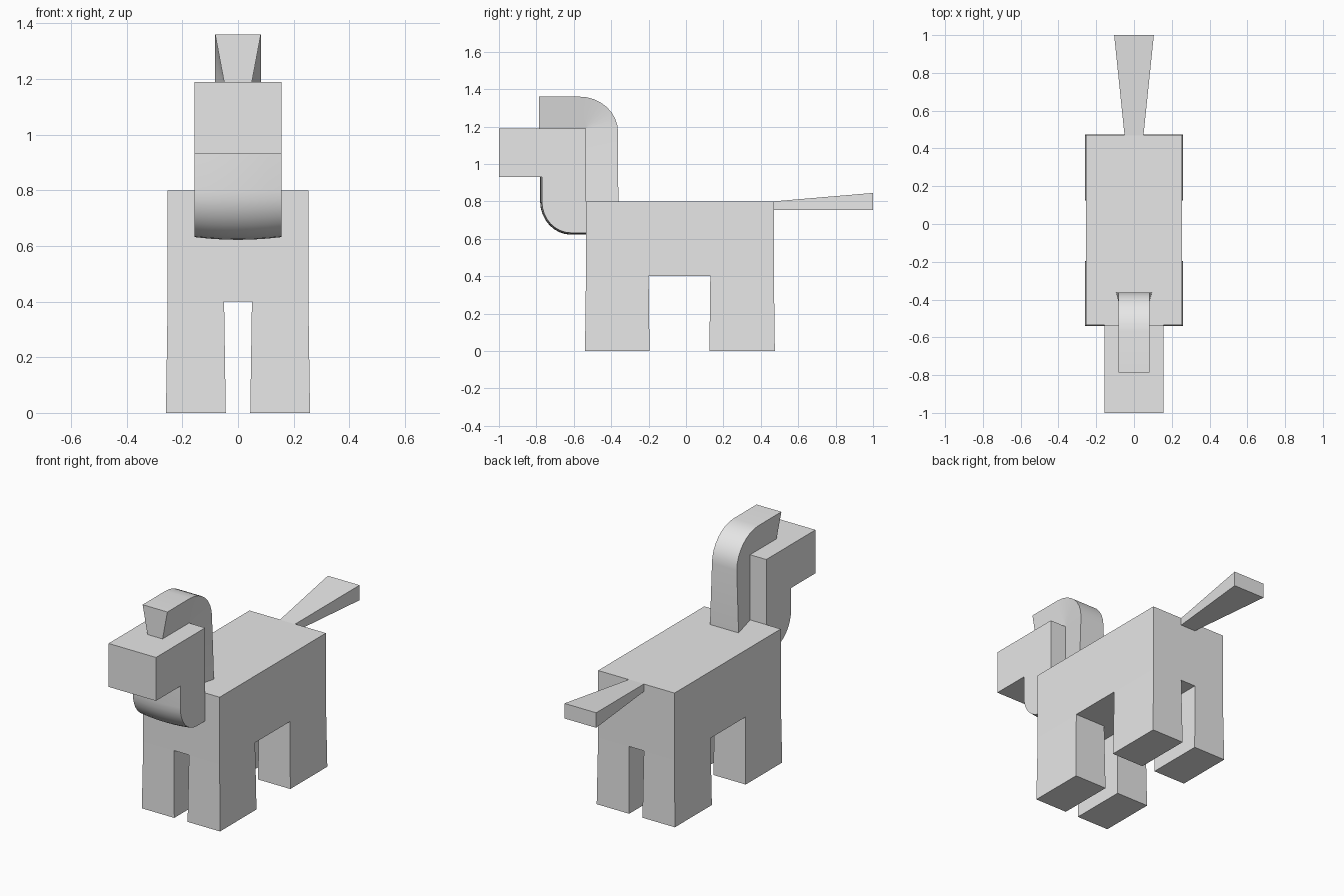
import bpy, bmesh, math

cube = bpy.data.objects.get("Cube")
if cube:
    bpy.data.objects.remove(cube, do_unlink=True)

# Single flat colour
grey = bpy.data.materials.new("light grey")
grey.diffuse_color = (0.8, 0.8, 0.8, 1)
grey.use_nodes = True
for node in grey.node_tree.nodes:
    if node.type == 'BSDF_PRINCIPLED':
        node.inputs["Base Color"].default_value = (0.8, 0.8, 0.8, 1)


def finish(name, bm, smooth=False):
    bmesh.ops.recalc_face_normals(bm, faces=bm.faces[:])
    mesh = bpy.data.meshes.new(name)
    bm.to_mesh(mesh)
    bm.free()
    mesh.materials.append(grey)
    obj = bpy.data.objects.new(name, mesh)
    bpy.context.collection.objects.link(obj)
    if smooth:
        bpy.ops.object.select_all(action='DESELECT')
        obj.select_set(True)
        bpy.context.view_layer.objects.active = obj
        bpy.ops.object.shade_smooth_by_angle(angle=math.radians(35))
    return obj


def loft(name, rings, smooth=False):
    """Skin a row of equal closed rings and cap both ends."""
    bm = bmesh.new()
    rows = [[bm.verts.new(p) for p in ring] for ring in rings]
    n = len(rows[0])
    for a, b in zip(rows, rows[1:]):
        for i in range(n):
            j = (i + 1) % n
            bm.faces.new((a[i], a[j], b[j], b[i]))
    bm.faces.new(rows[0])
    bm.faces.new(rows[-1])
    return finish(name, bm, smooth)


def arc(cy, cz, ry, rz, start, end, steps):
    """Elliptical arc in the side plane, as (y, z) pairs."""
    out = []
    for i in range(steps + 1):
        t = math.radians(start + (end - start) * i / steps)
        out.append((cy + ry * math.cos(t), cz + rz * math.sin(t)))
    return out


# Body and legs: a 3 x 3 underside, walls pulled up, corner cells pulled down
xs = (-0.253, -0.05, 0.05, 0.253)
ys = (-0.535, -0.20, 0.13, 0.47)
bm = bmesh.new()
grid = [[bm.verts.new((x, y, 0.4)) for y in ys] for x in xs]
cells = {(i, j): bm.faces.new((grid[i][j], grid[i + 1][j], grid[i + 1][j + 1], grid[i][j + 1]))
         for i in range(3) for j in range(3)}
rim = [e for e in bm.edges if e.is_boundary]
walls = bmesh.ops.extrude_edge_only(bm, edges=rim)["geom"]
for v in [g for g in walls if isinstance(g, bmesh.types.BMVert)]:
    v.co.z = 0.8
bmesh.ops.edgeloop_fill(bm, edges=[g for g in walls if isinstance(g, bmesh.types.BMEdge)])
corners = [cells[i, j] for i in (0, 2) for j in (0, 2)]
for foot in bmesh.ops.extrude_discrete_faces(bm, faces=corners)["faces"]:
    centre = foot.calc_center_median()
    for v in foot.verts:
        v.co.z = 0
        v.co.x += math.copysign(0.006, v.co.x - centre.x)
        v.co.y += math.copysign(0.005, v.co.y - centre.y)
finish("body_and_legs", bm)

# Neck: side profile with a rounded breast that bulges slightly in the middle
rings = []
for k in range(-3, 4):
    x = 0.157 * k / 3
    bulge = 0.01 * (1 - (k / 3) ** 2)
    curve = arc(-0.615, 0.80, 0.155 + bulge, 0.168 + bulge, 180, 270, 8)
    profile = [(-0.535, 0.95), (-0.77 - bulge, 0.95)] + curve + [(-0.535, 0.632 - bulge)]
    rings.append([(x, y, z) for y, z in profile])
loft("neck", rings, True)

# Head: block with the back of the neck flush below it
loft("head", [[(x, -1.0, 0.93), (x, -0.535, 0.93), (x, -0.535, 1.19), (x, -1.0, 1.19)]
              for x in (-0.157, 0.157)])

# Mane: wide outer edge, narrow where it meets the neck and head
outer = [(-0.362, 0.79)] + arc(-0.57, 1.17, 0.207, 0.19, 0, 90, 8) + [(-0.785, 1.36)]
rings = []
for y, z in outer:
    inner_y = y if y < -0.58 else -0.535
    inner_z = z if z < 1.17 else 1.19
    w = 0.082 + 0.013 * max(0, 1.17 - z) / 0.38
    rings.append([(-0.05, inner_y, inner_z), (0.05, inner_y, inner_z), (w, y, z), (-w, y, z)])
loft("mane", rings, True)

# Tail: wedge that widens to the tip
loft("tail", [[(-w, y, 0.755), (w, y, 0.755), (w, y, top), (-w, y, top)]
              for y, w, top in ((0.468, 0.05, 0.80), (1.0, 0.105, 0.845))])
